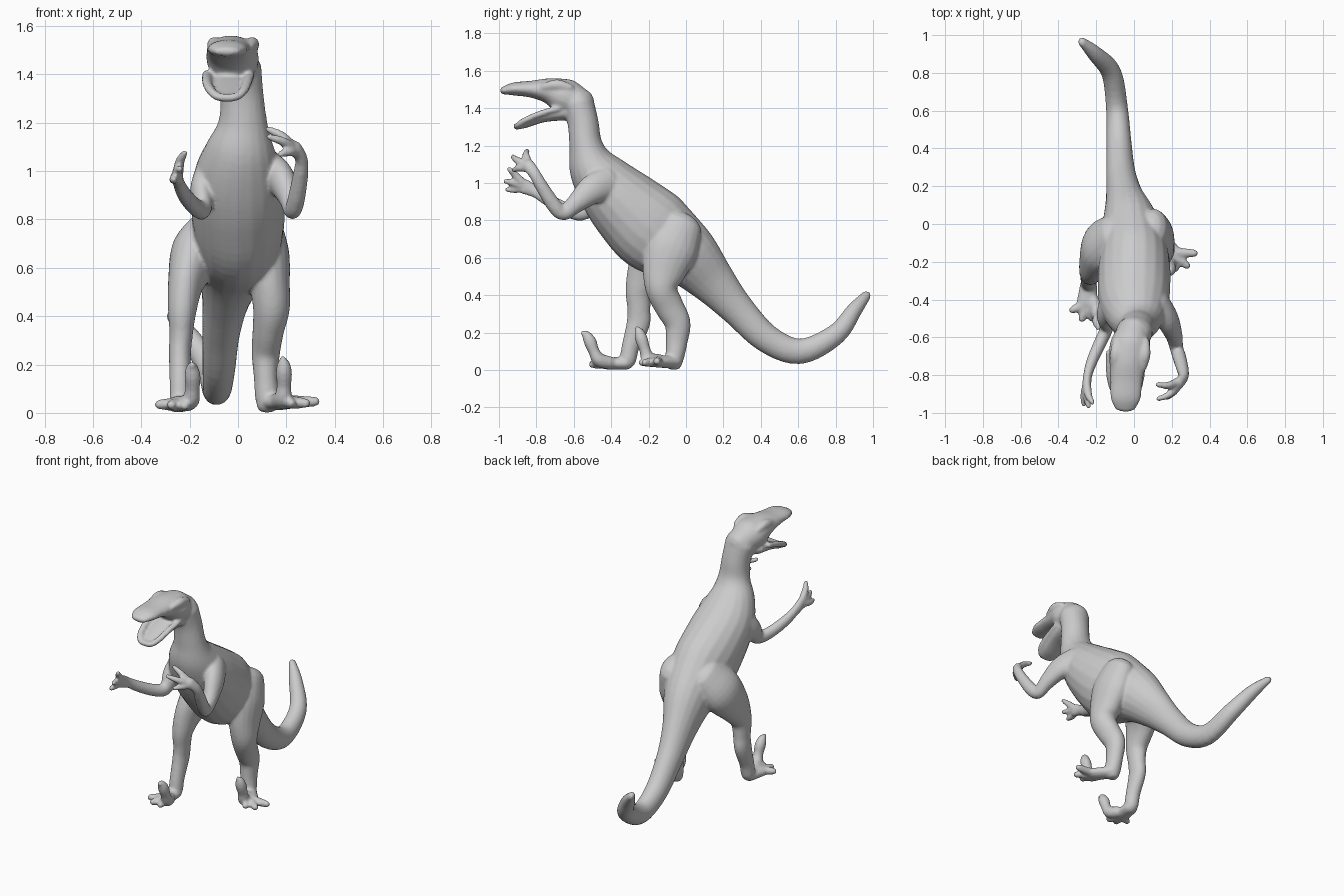
import bpy, bmesh, math
from mathutils import Vector

bm = bmesh.new()
SIDES = 20


def spline(a, b, c, d, t):
    return [0.5 * (2 * q + (r - p) * t + (2 * p - 5 * q + 4 * r - s) * t * t
                   + (3 * q - p - 3 * r + s) * t ** 3) for p, q, r, s in zip(a, b, c, d)]


def loft(stations, ref=(1, 0, 0), steps=5):
    """Closed smooth tube; station = (x, y, z, half width, half depth)."""
    pts = [s if len(s) == 5 else (*s, s[3]) for s in stations]
    p = [pts[0]] + pts + [pts[-1]]
    path = [spline(*p[i:i + 4], k / steps) for i in range(len(pts) - 1) for k in range(steps)]
    path.append(list(pts[-1]))
    pos = [Vector(q[:3]) for q in path]
    rows = []
    for i, q in enumerate(path):
        t = (pos[min(i + 1, len(pos) - 1)] - pos[max(i - 1, 0)]).normalized()
        rows.append((pos[i], t, q[3], q[4]))
    # rounded ends
    for end, sign in ((0, -1), (-1, 1)):
        c, t, w, h = rows[end]
        r = min(w, h)
        caps = [(c + t * sign * r * math.sin(a), t, w * math.cos(a), h * math.cos(a))
                for a in (0.5, 0.95, 1.35)]
        rows = rows + caps if sign > 0 else caps[::-1] + rows
    rings = []
    for c, t, w, h in rows:
        side = Vector(ref)
        side = (side - t * side.dot(t)).normalized()
        up = t.cross(side)
        ring = []
        for k in range(SIDES):
            a = 2 * math.pi * k / SIDES
            v = c + side * w * math.cos(a) + up * h * math.sin(a)
            v.z = max(v.z, 0.002)
            ring.append(bm.verts.new(v))
        rings.append(ring)
    faces = [bm.faces.new((a[k], a[(k + 1) % SIDES], b[(k + 1) % SIDES], b[k]))
             for a, b in zip(rings, rings[1:]) for k in range(SIDES)]
    faces += [bm.faces.new(rings[0][::-1]), bm.faces.new(rings[-1])]
    bmesh.ops.recalc_face_normals(bm, faces=faces)


# tail, trunk and neck
loft([(-.275, .965, .40, .022, .026), (-.205, .90, .32, .042, .042), (-.12, .80, .19, .053, .056),
      (-.09, .61, .10, .058, .068), (-.08, .43, .17, .067, .077), (-.07, .27, .33, .078, .092),
      (-.05, .14, .475, .10, .125), (-.02, .0, .62, .15, .175), (0, -.17, .74, .185, .225),
      (0, -.31, .865, .193, .205), (0, -.42, .98, .183, .17), (.01, -.50, 1.09, .145, .13),
      (.02, -.535, 1.20, .102, .09), (.015, -.55, 1.32, .09, .083), (0, -.575, 1.42, .098, .085)])
# skull and upper jaw
loft([(0, -.57, 1.43, .085, .08), (-.02, -.645, 1.46, .108, .098), (-.033, -.73, 1.492, .098, .07),
      (-.04, -.83, 1.502, .086, .045), (-.045, -.92, 1.503, .08, .035), (-.047, -.972, 1.495, .058, .022)])
# brows
for x in (-.105, .05):
    loft([(x, -.76, 1.515, .018), (x + .008, -.69, 1.525, .03), (x + .012, -.62, 1.51, .02)])
# lower jaw floor and rim
loft([(-.03, -.64, 1.38, .09, .045), (-.04, -.76, 1.35, .078, .025),
      (-.045, -.86, 1.312, .06, .018), (-.045, -.90, 1.30, .03, .013)])
loft([(-.045 + s * x, y, z, .017, .02) for s, x, y, z in
      [(1, .095, -.68, 1.40), (1, .085, -.78, 1.37), (1, .07, -.86, 1.335), (1, .04, -.897, 1.308),
       (1, 0, -.903, 1.303), (-1, .04, -.897, 1.308), (-1, .07, -.86, 1.335),
       (-1, .085, -.78, 1.37), (-1, .085, -.68, 1.40)]], ref=(0, 0, 1))

# legs
loft([(.10, -.03, .76, .085, .12), (.115, -.08, .65, .098, .145), (.132, -.12, .52, .083, .115),
      (.138, -.13, .43, .076, .085), (.125, -.09, .34, .065, .078), (.115, -.045, .25, .059, .07),
      (.115, -.05, .15, .05, .058), (.12, -.06, .07, .05, .05), (.12, -.065, .04, .045, .045)])
loft([(-.12, -.06, .76, .08, .12), (-.175, -.12, .66, .102, .145), (-.215, -.20, .54, .075, .115),
      (-.23, -.25, .43, .06, .075), (-.235, -.252, .33, .049, .062), (-.24, -.255, .25, .046, .063),
      (-.24, -.295, .13, .043, .048), (-.24, -.31, .06, .043, .045), (-.24, -.32, .04, .04, .04)])


# feet: sole, two toes and a raised hooked claw
def foot(heel, ball, toes, claw):
    loft([(*heel, .045, .035), (*ball, .055, .033)])
    for tip in toes:
        mid = Vector(ball).lerp(Vector(tip), .6)
        loft([(*ball, .03), (*mid, .025), (*tip, .02)], ref=(0, 0, 1))
    loft([(*c, r) for c, r in zip(claw, (.035, .037, .03, .034, .026, .014))])


foot((.125, -.06, .045), (.19, -.15, .045), [(.32, -.155, .047), (.28, -.22, .04), (.22, -.235, .04)],
     [(.165, -.14, .05), (.185, -.2, .06), (.19, -.22, .11), (.19, -.238, .165),
      (.188, -.252, .205), (.185, -.262, .222)])
foot((-.24, -.32, .037), (-.25, -.42, .035), [(-.325, -.455, .035), (-.275, -.50, .033), (-.22, -.50, .03)],
     [(-.215, -.41, .04), (-.195, -.465, .055), (-.188, -.492, .1), (-.188, -.512, .15),
      (-.19, -.532, .185), (-.19, -.552, .198)])

# arms
loft([(.12, -.41, 1.0, .065, .095), (.175, -.50, .965, .06, .08), (.212, -.59, .89, .045, .052),
      (.225, -.655, .84, .036, .04), (.24, -.705, .88, .036, .04), (.258, -.77, .98, .032, .035),
      (.262, -.81, 1.05, .026, .032), (.235, -.845, 1.095, .028, .036)])
loft([(-.12, -.41, .98, .06, .095), (-.15, -.48, .92, .048, .068), (-.145, -.55, .845, .036, .045),
      (-.175, -.62, .85, .034, .038), (-.22, -.72, .90, .03, .035), (-.245, -.80, .95, .024, .032),
      (-.25, -.86, .98, .024, .042)])

# fingers
right, left = (.245, -.83, 1.08), (-.25, -.85, .98)
for root, mid, tip in [(right, (.18, -.855, 1.145), (.125, -.85, 1.172)),
                       (right, (.19, -.90, 1.12), (.13, -.925, 1.14)),
                       (right, (.215, -.885, 1.08), (.175, -.92, 1.07)),
                       (left, (-.24, -.91, 1.04), (-.22, -.945, 1.075)),
                       (left, (-.25, -.92, 1.0), (-.24, -.965, 1.01)),
                       (left, (-.265, -.91, .965), (-.265, -.955, .965))]:
    loft([(*root, .024), (*mid, .02), (*tip, .014)])

# fuse all the parts into one smooth skin
mesh = bpy.data.meshes.new("dinosaur")
bm.to_mesh(mesh)
bm.free()
dino = bpy.data.objects.new("dinosaur", mesh)
bpy.context.collection.objects.link(dino)
skin = dino.modifiers.new("skin", 'REMESH')
skin.mode = 'VOXEL'
skin.voxel_size = 0.009
skin.use_smooth_shade = True
soft = dino.modifiers.new("soften", 'SMOOTH')
soft.factor = 0.5
soft.iterations = 5
